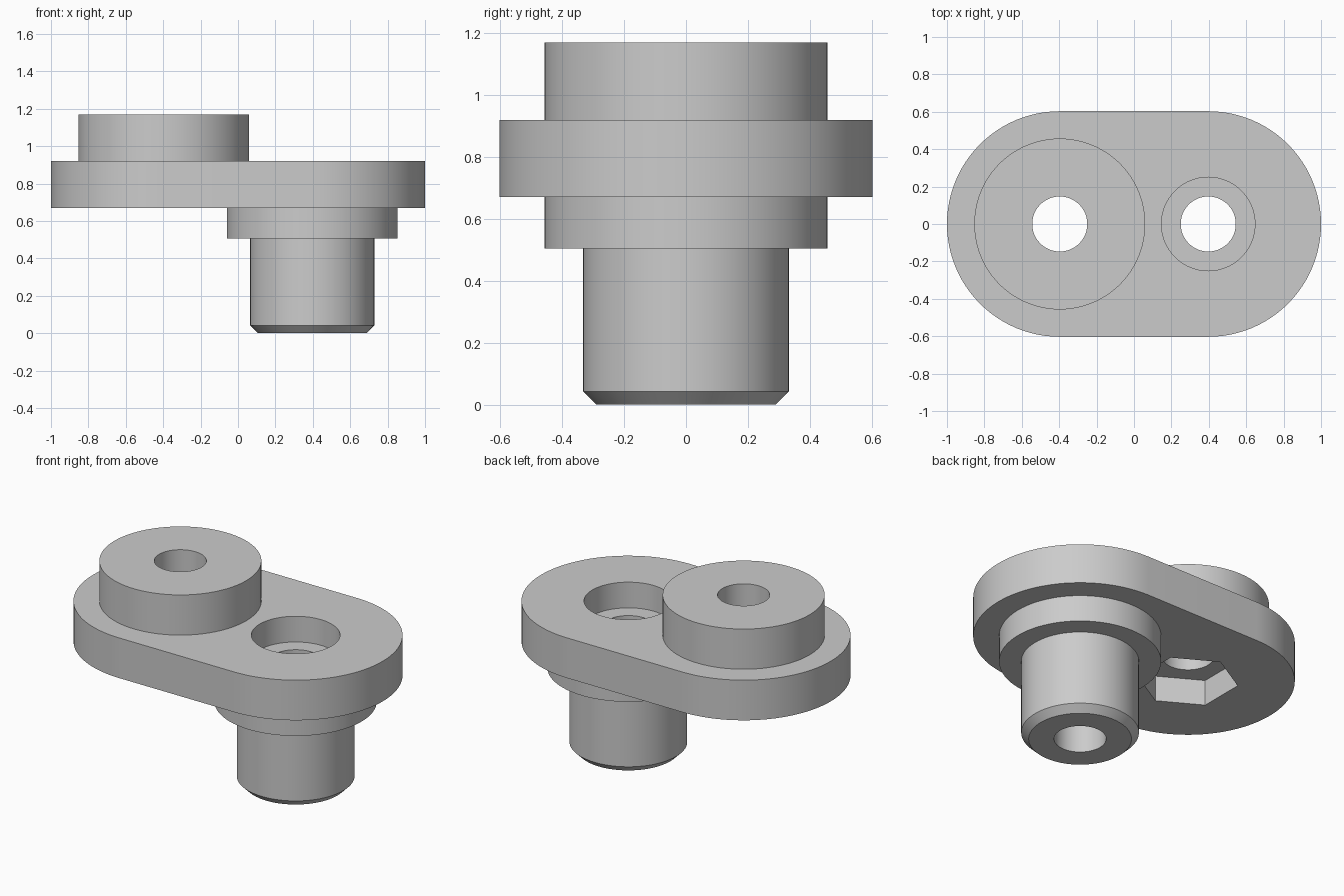
import bpy
import bmesh
from math import cos, sin, pi, radians

if "Cube" in bpy.data.objects:
    bpy.data.objects.remove(bpy.data.objects["Cube"], do_unlink=True)

SIDES = 96
AXIS = 0.397            # distance of each bore axis from the centre
PLATE_LOW, PLATE_TOP = 0.67, 0.92
PLATE_MID = (PLATE_LOW + PLATE_TOP) / 2
RECESS = 0.16           # depth of the round and hexagonal recesses

grey = bpy.data.materials.new("plain grey")
grey.use_nodes = True
GREY = (0.6, 0.6, 0.6, 1)
grey.diffuse_color = GREY
grey.node_tree.nodes["Principled BSDF"].inputs["Base Color"].default_value = GREY


def stack(name, rings):
    """Closed solid skinned through a list of equal-length point rings."""
    bm = bmesh.new()
    loops = [[bm.verts.new(p) for p in ring] for ring in rings]
    n = len(loops[0])
    for a, b in zip(loops, loops[1:]):
        for i in range(n):
            j = (i + 1) % n
            bm.faces.new((a[i], a[j], b[j], b[i]))
    bm.faces.new(loops[0][::-1])
    bm.faces.new(loops[-1])
    mesh = bpy.data.meshes.new(name)
    bm.to_mesh(mesh)
    bm.free()
    mesh.materials.append(grey)
    obj = bpy.data.objects.new(name, mesh)
    bpy.context.collection.objects.link(obj)
    return obj


def turned(name, x, profile, sides=SIDES, turn=0.0):
    """Solid of revolution about a vertical axis; profile is (radius, z)."""
    angles = [turn + 2 * pi * i / sides for i in range(sides)]
    return stack(name, [[(x + r * cos(a), r * sin(a), z) for a in angles]
                        for r, z in profile])


def slot(name, radius, low, high):
    """Plate with two straight sides and two half-round ends."""
    half = SIDES // 2
    outline = []
    for x, start in ((AXIS, -pi / 2), (-AXIS, pi / 2)):
        for i in range(half + 1):
            a = start + pi * i / half
            outline.append((x + radius * cos(a), radius * sin(a)))
    return stack(name, [[(x, y, z) for x, y in outline] for z in (low, high)])


def combine(body, tool, operation):
    mod = body.modifiers.new(tool.name, 'BOOLEAN')
    mod.object = tool
    mod.operation = operation
    mod.solver = 'EXACT'
    bpy.context.view_layer.objects.active = body
    bpy.ops.object.modifier_apply(modifier=mod.name)
    bpy.data.objects.remove(tool, do_unlink=True)


# Oblong plate
body = slot("offset_link_body", 1 - AXIS, PLATE_LOW, PLATE_TOP)

# Raised boss, lower collar and chamfered post, each rooted inside its neighbour
solids = [
    turned("raised_boss", -AXIS, [(0.457, PLATE_MID), (0.457, 1.17)]),
    turned("lower_collar", AXIS, [(0.457, 0.505), (0.457, PLATE_MID)]),
    turned("post", AXIS, [(0.29, 0), (0.332, 0.042), (0.332, 0.6)]),
]
for solid in solids:
    combine(body, solid, 'UNION')

# Through bores, round counterbore on top and hexagonal nut pocket underneath
cutters = [
    turned("bore_right", -AXIS, [(0.147, -0.1), (0.147, 1.3)]),
    turned("bore_left", AXIS, [(0.147, -0.1), (0.147, 1.3)]),
    turned("counterbore", AXIS, [(0.25, PLATE_TOP - RECESS), (0.25, 1.3)]),
    turned("nut_pocket", -AXIS, [(0.285, 0.5), (0.285, PLATE_LOW + RECESS)],
           sides=6, turn=pi / 6),
]
for cutter in cutters:
    combine(body, cutter, 'DIFFERENCE')

# Smooth round walls, crisp edges
bpy.ops.object.select_all(action='DESELECT')
body.select_set(True)
bpy.context.view_layer.objects.active = body
bpy.ops.object.shade_smooth_by_angle(angle=radians(30))
